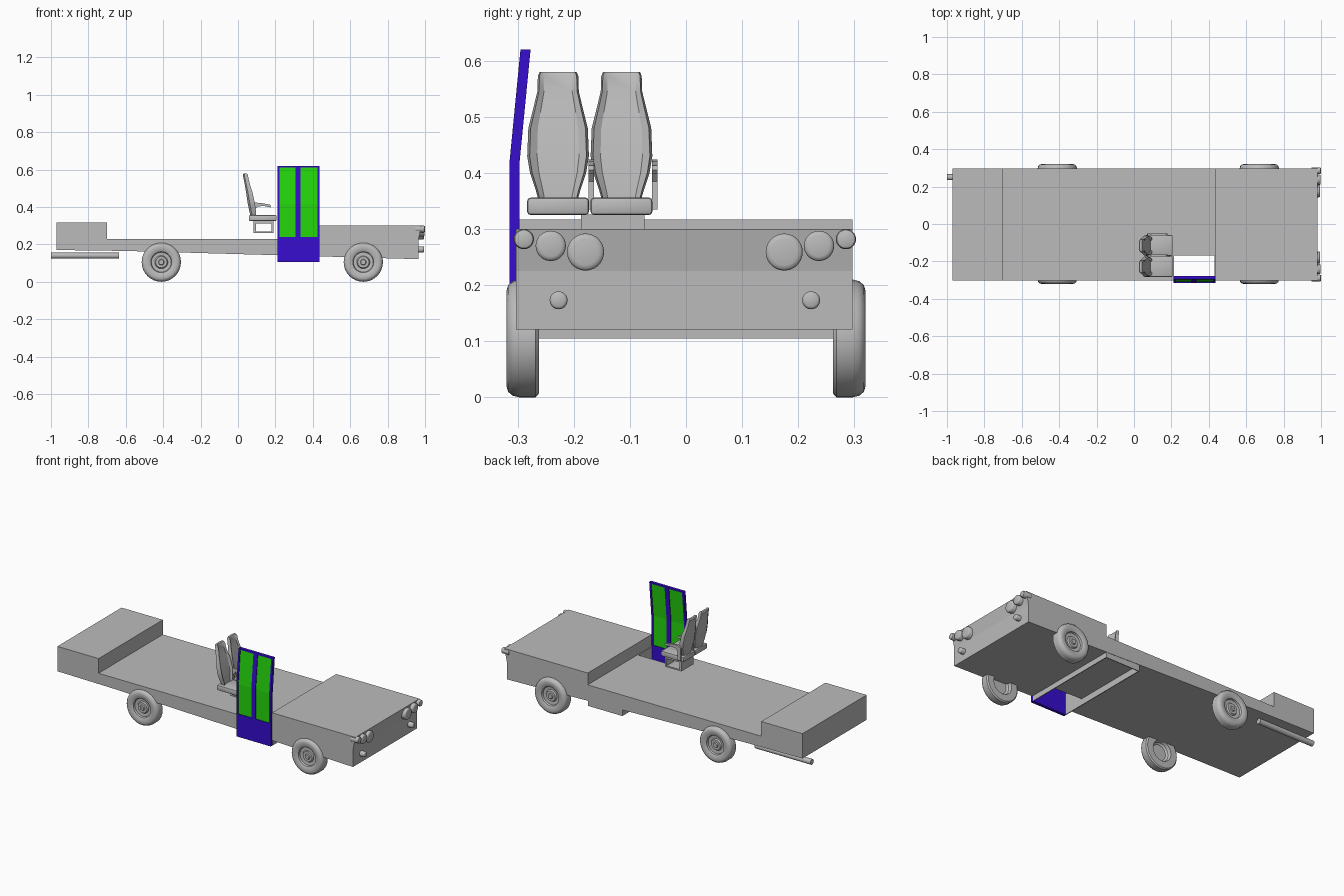
import bpy, bmesh, math
from mathutils import Matrix, Vector

if "Cube" in bpy.data.objects:
    bpy.data.objects.remove(bpy.data.objects["Cube"])


def material(name, rgb):
    m = bpy.data.materials.new(name)
    m.diffuse_color = (*rgb, 1)
    m.use_nodes = True
    m.node_tree.nodes["Principled BSDF"].inputs["Base Color"].default_value = m.diffuse_color
    return m


GREY = material("body grey", (0.5, 0.5, 0.5))
BLUE = material("door blue", (0.038, 0.004, 0.62))
GREEN = material("window green", (0.018, 0.68, 0.004))


def finish(name, bm, mat, smooth=None):
    bmesh.ops.recalc_face_normals(bm, faces=bm.faces)
    me = bpy.data.meshes.new(name)
    bm.to_mesh(me)
    bm.free()
    ob = bpy.data.objects.new(name, me)
    bpy.context.collection.objects.link(ob)
    me.materials.append(mat)
    if smooth:
        bpy.ops.object.select_all(action='DESELECT')
        ob.select_set(True)
        bpy.context.view_layer.objects.active = ob
        bpy.ops.object.shade_smooth_by_angle(angle=math.radians(smooth))
    return ob


def loft(name, rings, mat, closed=False, smooth=None):
    """Skin a list of equal rings; cap the ends, or close the loop."""
    bm = bmesh.new()
    vs = [[bm.verts.new(p) for p in r] for r in rings]
    n = len(vs[0])
    pairs = list(zip(vs, vs[1:])) + ([(vs[-1], vs[0])] if closed else [])
    for a, b in pairs:
        for i in range(n):
            j = (i + 1) % n
            bm.faces.new((a[i], a[j], b[j], b[i]))
    if not closed:
        bm.faces.new(vs[0])
        bm.faces.new(vs[-1])
    return finish(name, bm, mat, smooth)


def prism_y(name, pts, y0, y1, mat):
    return loft(name, [[(x, y, z) for x, z in pts] for y in (y0, y1)], mat)


def box(name, x, y, z, mat, bevel=0):
    bm = bmesh.new()
    bmesh.ops.create_cube(bm, size=1)
    for v in bm.verts:
        v.co = Vector([(r[0] + r[1]) / 2 + c * (r[1] - r[0]) for r, c in zip((x, y, z), v.co)])
    if bevel:
        bmesh.ops.bevel(bm, geom=bm.edges[:], offset=bevel, segments=2, affect='EDGES', profile=0.5)
    return finish(name, bm, mat, 40 if bevel else None)


def tube_x(name, x0, x1, y, z, r, mat, dome=0):
    """Cylinder along x, with a rounded front rim when dome is set."""
    prof = [(x0, r), (x1 - dome, r)]
    if dome:
        prof += [(x1 - dome * 0.3, r * 0.9), (x1, r * 0.7)]
    else:
        prof += [(x1, r)]
    ring = [[(px, y + pr * math.cos(t * math.tau / 28), z + pr * math.sin(t * math.tau / 28))
             for t in range(28)] for px, pr in prof]
    return loft(name, ring, mat, smooth=40)


# chassis with front deck and rear box
body = prism_y("chassis", [(-.97, .17), (-.6, .165), (.965, .121), (.965, .225), (.98, .30), (.435, .30),
                           (.435, .23), (-.70, .23), (-.70, .317), (-.97, .317)], -.303, .297, GREY)

# opening for the entrance steps
cut = box("step_cutter", (.215, .43), (-.4, -.168), (.05, .26), GREY)
cut.hide_render = True
cut.hide_viewport = True
mod = body.modifiers.new("step well", 'BOOLEAN')
mod.operation = 'DIFFERENCE'
mod.solver = 'EXACT'
mod.object = cut

# open-bottomed cross channel under the floor
for nm, x in (("rear", .21), ("front", .431)):
    box("channel_wall_" + nm, (x, x + .005), (-.296, .293), (.105, .16), GREY)
box("channel_end", (.2105, .4355), (.29, .295), (.105, .16), GREY)


# entrance door, bent inwards above the waist
def door_slab(name, x0, x1, z0, z1, mat, inset=0):
    zs = [z0] + ([.415] if z0 < .415 < z1 else []) + [z1]

    def outer(z):
        return -.315 + max(0, z - .415) * .02 / .205

    pts = [(outer(z) + inset, z) for z in zs] + [(outer(z) + .018 - inset, z) for z in reversed(zs)]
    return loft(name, [[(x, y, z) for y, z in pts] for x in (x0, x1)], mat)


door_slab("door_lower_panel", .21, .435, .105, .24, BLUE)
door_slab("door_top_rail", .21, .435, .612, .62, BLUE)
for nm, a, b in (("rear", .21, .221), ("middle", .308, .335), ("front", .424, .435)):
    door_slab("door_stile_" + nm, a, b, .24, .612, BLUE)
for nm, a, b in (("rear", .221, .308), ("front", .335, .424)):
    door_slab("door_window_" + nm, a, b, .24, .612, GREEN, .004)


# wheels: lathe profile as (radius, distance outwards)
PROFILE = [(.06, .262), (.098, .262), (.105, .268), (.105, .297), (.102, .309), (.095, .317), (.085, .32),
           (.066, .318), (.056, .313), (.053, .302), (.035, .300), (.03, .308), (.016, .308), (.013, .314),
           (.0005, .314), (.0005, .288), (.045, .288), (.055, .28)]


def wheel(name, x, side):
    n = 32
    rings = [[(x + r * math.cos(k * math.tau / n), side * d, .105 + r * math.sin(k * math.tau / n))
              for r, d in PROFILE] for k in range(n)]
    loft(name, rings, GREY, closed=True, smooth=35)


for nm, x in (("rear", -.41), ("front", .67)):
    for sn, s in (("right", -1), ("left", 1)):
        wheel(f"wheel_{nm}_{sn}", x, s)

# exhaust pipe
tube_x("exhaust_pipe", -1.0, -.635, .25, .14, .016, GREY)

# headlights and fog lights
for sn, s in (("right", -1), ("left", 1)):
    for nm, y, z, r, x1 in (("outer", .287, .282, .018, 1.0), ("middle", .239, .27, .027, .998),
                            ("inner", .177, .259, .033, .995), ("fog", .225, .173, .016, .995)):
        tube_x(f"light_{nm}_{sn}", .95, x1, s * y - .002, z, r, GREY, .006)


# seats
def seat(tag, y):
    box("seat_cushion_" + tag, (.058, .207), (y - .055, y + .055), (.325, .356), GREY, .006)
    # backrest sections: height, rear x, front x, half width
    rings = []
    for z, xb, xf, w in ((.345, .068, .098, .033), (.37, .062, .097, .04), (.40, .056, .093, .05),
                         (.43, .05, .088, .055), (.48, .043, .077, .053), (.52, .036, .064, .043),
                         (.545, .031, .058, .037), (.573, .026, .052, .036), (.58, .03, .046, .033)):
        d = xf - xb
        half = [(xb, .6), (xb + .3 * d, 1), (xf, .92), (xf - .25 * d, .68)]
        rings.append([(x, y + k * w, z) for x, k in half] + [(x, y - k * w, z) for x, k in reversed(half)])
    loft("seat_back_" + tag, rings, GREY, smooth=30)
    # armrest
    arm = [(.07, .335), (.092, .335), (.09, .385), (.105, .403), (.14, .405), (.172, .398), (.178, .405),
           (.17, .413), (.13, .42), (.09, .424), (.072, .41)]
    prism_y("armrest_" + tag, arm, y + .054, y + .064, GREY)


seat("window_side", -.228)
seat("aisle_side", -.115)

# seat base: hollow rectangular frame
rings = []
for y0, y1 in ((-.187, -.074),):
    outer = [(.082, .262), (.19, .262), (.19, .326), (.082, .326)]
    inner = [(.095, .27), (.178, .27), (.178, .312), (.095, .312)]
    for o, i in zip(outer, inner):
        rings.append([(o[0], y0, o[1]), (i[0], y0, i[1]), (i[0], y1, i[1]), (o[0], y1, o[1])])
loft("seat_base_frame", rings, GREY, closed=True)
